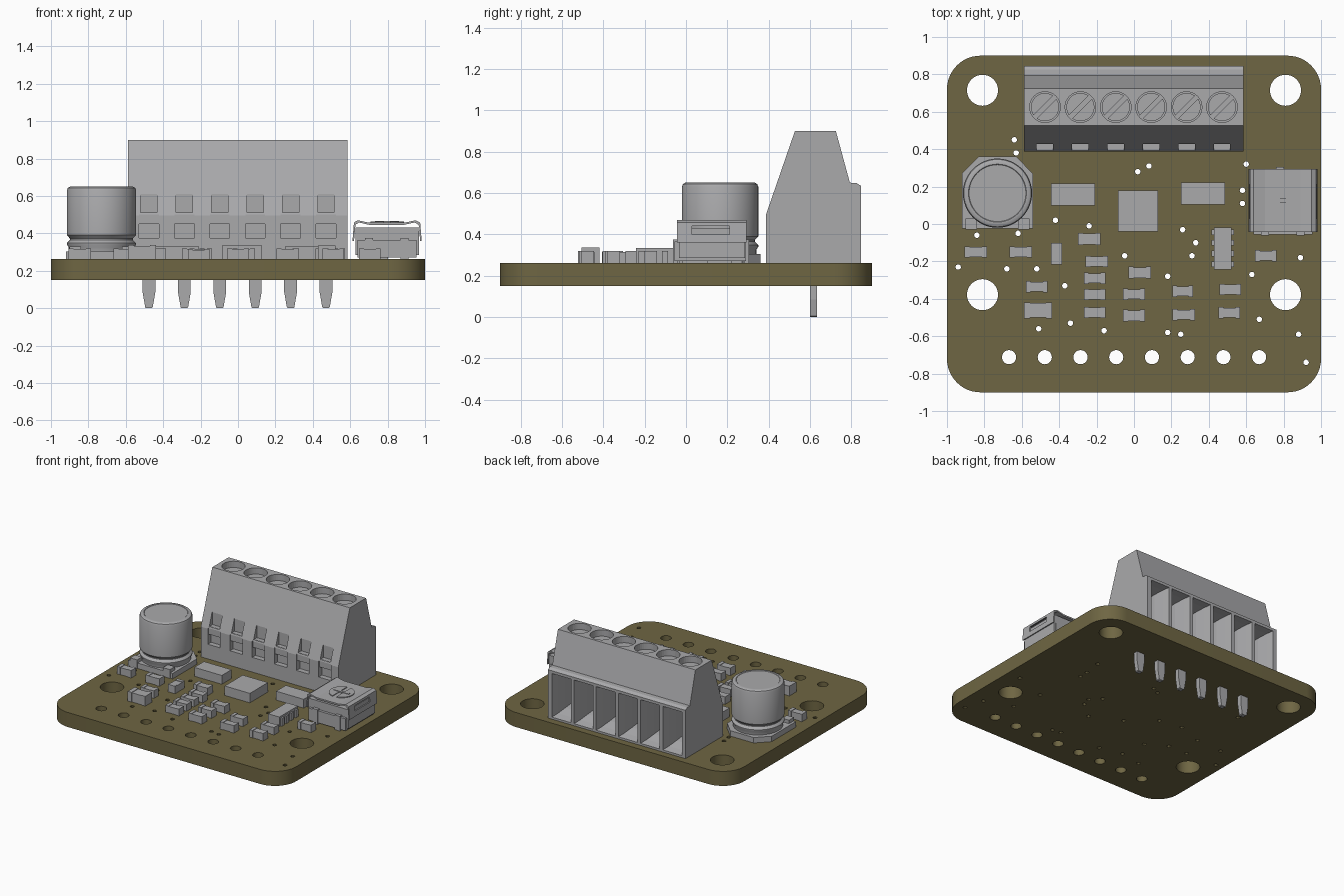
import bpy, bmesh
from math import pi, sin, cos, radians
from mathutils import Vector, Matrix

cube = bpy.data.objects.get("Cube")
if cube:
    bpy.data.objects.remove(cube, do_unlink=True)


def material(name, rgb):
    m = bpy.data.materials.new(name)
    m.use_nodes = True
    m.diffuse_color = (*rgb, 1)
    m.node_tree.nodes["Principled BSDF"].inputs["Base Color"].default_value = (*rgb, 1)
    return m


GREY = material("light grey", (0.40, 0.40, 0.41))
OLIVE = material("olive board", (0.158, 0.133, 0.056))


def finish(name, bm, mat=GREY, smooth=False):
    bmesh.ops.recalc_face_normals(bm, faces=bm.faces)
    mesh = bpy.data.meshes.new(name)
    bm.to_mesh(mesh)
    bm.free()
    mesh.materials.append(mat)
    ob = bpy.data.objects.new(name, mesh)
    bpy.context.collection.objects.link(ob)
    if smooth:
        bpy.ops.object.select_all(action='DESELECT')
        ob.select_set(True)
        bpy.context.view_layer.objects.active = ob
        bpy.ops.object.shade_smooth_by_angle(angle=radians(35))
    return ob


def add_box(bm, x, y, z):
    """Box from three (low, high) ranges."""
    size = [b - a for a, b in (x, y, z)]
    mid = [(a + b) / 2 for a, b in (x, y, z)]
    bmesh.ops.create_cube(bm, size=1, matrix=Matrix.Translation(mid) @ Matrix.Diagonal((*size, 1)))


def add_prism(bm, points, step):
    """Flat polygon pushed along a vector."""
    face = bm.faces.new([bm.verts.new(p) for p in points])
    out = bmesh.ops.extrude_face_region(bm, geom=[face])["geom"]
    bmesh.ops.translate(bm, verts=[v for v in out if isinstance(v, bmesh.types.BMVert)], vec=step)


def add_loft(bm, rings):
    loops = [[bm.verts.new(p) for p in ring] for ring in rings]
    n = len(loops[0])
    for a, b in zip(loops, loops[1:]):
        for i in range(n):
            bm.faces.new((a[i], a[(i + 1) % n], b[(i + 1) % n], b[i]))
    bm.faces.new(loops[0])
    bm.faces.new(loops[-1])


def circle(cx, cy, r, n, z=0):
    return [(cx + r * cos(2 * pi * i / n), cy + r * sin(2 * pi * i / n), z) for i in range(n)]


def cut(ob, bm):
    cutter = finish("cutter", bm)
    cutter.hide_render = True
    mod = ob.modifiers.new("cut", 'BOOLEAN')
    mod.operation, mod.solver, mod.object = 'DIFFERENCE', 'EXACT', cutter
    bpy.context.view_layer.objects.active = ob
    bpy.ops.object.modifier_apply(modifier=mod.name)
    bpy.data.objects.remove(cutter, do_unlink=True)


def slotted_disc(name, cx, cy, r, gap, angle, z, height):
    """Screw head made of two half discs with a slot between them."""
    bm = bmesh.new()
    for turn in (0, pi):
        arc = [Vector((r * cos(a), max(r * sin(a), gap), 0)) for a in [pi * (i + .5) / 16 for i in range(16)]]
        spin = Matrix.Translation((cx, cy, z)) @ Matrix.Rotation(angle + turn, 4, 'Z')
        add_prism(bm, [spin @ p for p in arc], (0, 0, height))
    return finish(name, bm)


BASE, TOP = 0.15, 0.262

# Circuit board: rounded outline with drilled holes
W, D, R = 1.0, 0.9, 0.18
outline = []
for k, (sx, sy) in enumerate([(1, 1), (-1, 1), (-1, -1), (1, -1)]):
    for i in range(13):
        a = pi / 2 * (k + i / 12)
        outline.append((sx * (W - R) + R * cos(a), sy * (D - R) + R * sin(a), 0))
loops = [outline]
loops += [circle(sx * .81, y, .083, 32) for sx in (-1, 1) for y in (.715, -.378)]
loops += [circle(-.668 + .191 * i, -.712, .038, 20) for i in range(8)]
vias = [(-64, 45), (-63, 38), (2, 28), (8, 31), (60, 32), (58, 18), (58, 11), (-42, 2),
        (-24, -1), (26, -3), (33, -10), (31, -17), (-5, -17), (18, -28), (63, -27), (89, -18),
        (-84, -6), (-62, -5), (-94, -23), (-68, -24), (-52, -24), (-37, -33), (-34, -53),
        (-51, -56), (-16, -57), (18, -58), (25, -59), (67, -51), (88, -59), (92, -74)]
loops += [circle(x / 100, y / 100, .015, 10) for x, y in vias]
curve = bpy.data.curves.new("board_outline", 'CURVE')
curve.dimensions, curve.fill_mode, curve.extrude = '2D', 'BOTH', (TOP - BASE) / 2
for loop in loops:
    spline = curve.splines.new('POLY')
    spline.points.add(len(loop) - 1)
    for point, co in zip(spline.points, loop):
        point.co = (*co, 1)
    spline.use_cyclic_u = True
temp = bpy.data.objects.new("board_outline", curve)
bpy.context.collection.objects.link(temp)
bpy.context.view_layer.update()
bm = bmesh.new()
bm.from_mesh(bpy.data.meshes.new_from_object(temp.evaluated_get(bpy.context.evaluated_depsgraph_get())))
bpy.data.objects.remove(temp, do_unlink=True)
bmesh.ops.remove_doubles(bm, verts=bm.verts, dist=1e-5)
bmesh.ops.translate(bm, verts=bm.verts, vec=(0, 0, (TOP + BASE) / 2))
finish("circuit_board", bm, OLIVE, True)

# Terminal block housing with wire mouths, screw wells and front slots
poles = [-.476 + .1893 * i for i in range(6)]
side = [(.387, TOP), (.387, .495), (.527, .9), (.725, .9), (.793, .65), (.825, .648), (.846, .635), (.846, TOP)]
bm = bmesh.new()
add_prism(bm, [(-.588, y, z) for y, z in side], (1.173, 0, 0))
housing = finish("terminal_housing", bm)
bm = bmesh.new()
for x in poles:
    mouth = [(.86, .085, .275, .615), (.79, .068, .29, .61), (.72, .053, .31, .6), (.6, .045, .33, .59)]
    add_loft(bm, [[(x - w, y, lo), (x + w, y, lo), (x + w, y, hi), (x - w, y, hi)] for y, w, lo, hi in mouth])
    add_prism(bm, circle(x, .625, .082, 32, .8), (0, 0, .2))
    add_box(bm, (x - .053, x + .053), (.35, .427), (.375, .5))
    add_box(bm, (x - .044, x + .044), (.35, .432), (.51, .61))
cut(housing, bm)

for i, x in enumerate(poles, 1):
    slotted_disc(f"terminal_screw_{i}", x, .625, .075, .012, pi / 4, .79, .065)
    bm = bmesh.new()
    add_box(bm, (x - .053, x + .053), (.395, .44), (.45, .512))
    finish(f"front_latch_{i}", bm)
    bm = bmesh.new()
    add_box(bm, (x - .043, x + .043), (.61, .66), (.44, .52))
    finish(f"wire_clamp_{i}", bm)
    bm = bmesh.new()
    shape = [(.034, TOP), (.034, .085), (.02, .005), (.015, 0)]
    add_prism(bm, [(x + w, .6, z) for w, z in shape] + [(x - w, .6, z) for w, z in shape[::-1]], (0, .034, 0))
    finish(f"terminal_pin_{i}", bm)

# Can capacitor on a chamfered base
bm = bmesh.new()
can = [(.175, .29), (.175, .325), (.185, .34), (.185, .348), (.168, .365), (.168, .372), (.185, .39),
       (.185, .63), (.18, .643), (.168, .65), (.155, .65), (.152, .647)]
add_loft(bm, [circle(-.73, .165, r, 48, z) for r, z in can])
finish("capacitor_can", bm, GREY, True)
bm = bmesh.new()
base = [(-.92, -.025), (-.54, -.025), (-.54, .27), (-.63, .36), (-.83, .36), (-.92, .27)]
add_prism(bm, [(x, y, TOP) for x, y in base], (0, 0, .042))
for x in (-.9, -.62):
    add_box(bm, (x, x + .06), (-.03, .03), (TOP, .33))
finish("capacitor_base", bm)

# Trimmer: body, folded cover, legs and rotor
bm = bmesh.new()
add_box(bm, (.628, .968), (-.035, .285), (.285, .43))
add_box(bm, (.64, .955), (-.055, .29), (.272, .365))
finish("trimmer_body", bm)
bm = bmesh.new()
sheet = [(.612, .36), (.62, .458), (.64, .47), (.7, .457), (.89, .457), (.95, .47), (.974, .458), (.982, .36)]
cx = .797
inner = [(cx + (x - cx) * .955, z - .012 if z > .4 else z) for x, z in sheet]
add_prism(bm, [(x, -.043, z) for x, z in sheet + inner[::-1]], (0, .336, 0))
cover = finish("trimmer_cover", bm)
bm = bmesh.new()
add_box(bm, (.5, .66), (.03, .21), (.4, .44))
add_box(bm, (.93, 1.1), (.03, .21), (.4, .44))
cut(cover, bm)
for name, x, y in [("front_leg_left", .89, -.05), ("front_leg_right", .7, -.05), ("back_leg", .78, .292)]:
    bm = bmesh.new()
    add_box(bm, (x - .022, x + .022), (y - .012, y + .012), (TOP, .375))
    finish("trimmer_" + name, bm)
slotted_disc("trimmer_rotor", cx, .126, .09, .016, pi / 2, .45, .013)
bm = bmesh.new()
add_box(bm, (cx - .065, cx + .065), (.116, .136), (.455, .467))
finish("trimmer_pointer", bm)

# Small surface parts: centre x, centre y, width, depth in hundredths
def chip(name, spec, height, capped=True):
    x, y, w, d = [v / 100 for v in spec]
    bm = bmesh.new()
    inset = .004 if capped else 0
    add_box(bm, (x - w / 2, x + w / 2), (y - d / 2 + inset, y + d / 2 - inset), (TOP, height - inset))
    if capped:
        for s in (-1, 1):
            if w > d:
                ends = sorted((x + s * w / 2, x + s * w * .28))
                add_box(bm, ends, (y - d / 2, y + d / 2), (TOP, height))
            else:
                ends = sorted((y + s * d / 2, y + s * d * .28))
                add_box(bm, (x - w / 2, x + w / 2), ends, (TOP, height))
    finish(name, bm)


small = [(-24, -8, 12, 6.5), (-20, -20, 12, 6), (-41.5, -16, 6, 11.5), (-84.5, -15, 12, 6), (-60.5, -15, 12, 6),
         (-52, -33.5, 11.5, 6), (3, -26, 12, 6.5), (0, -37.5, 11.5, 6), (0, -49, 11.5, 6.5), (26, -36, 11, 6),
         (26.5, -48.5, 12, 6), (51.5, -35, 11.5, 6), (51, -47.5, 11.5, 6), (70.5, -17, 11.5, 6)]
for i, spec in enumerate(small, 1):
    chip(f"chip_part_{i}", spec, .32)
for i, y in enumerate((-29, -37.7, -47.3), 1):
    chip(f"indicator_lamp_{i}", (-21, y, 11.5, 6), .315)
chip("large_chip_part", (-51.3, -46.2, 15, 8.5), .337)
chip("left_diode", (-32.5, 15.8, 23.5, 11.8), .33, False)
chip("right_diode", (37, 16.3, 23.5, 11.8), .33, False)
chip("main_circuit", (2.2, 7, 21.5, 22), .335, False)
chip("side_circuit", (47.5, -13, 9.5, 22.5), .335, False)
for i in range(4):
    chip(f"side_circuit_lead_{i + 1}", (47.5, -21.5 + 5.7 * i, 12, 3), .32, False)
